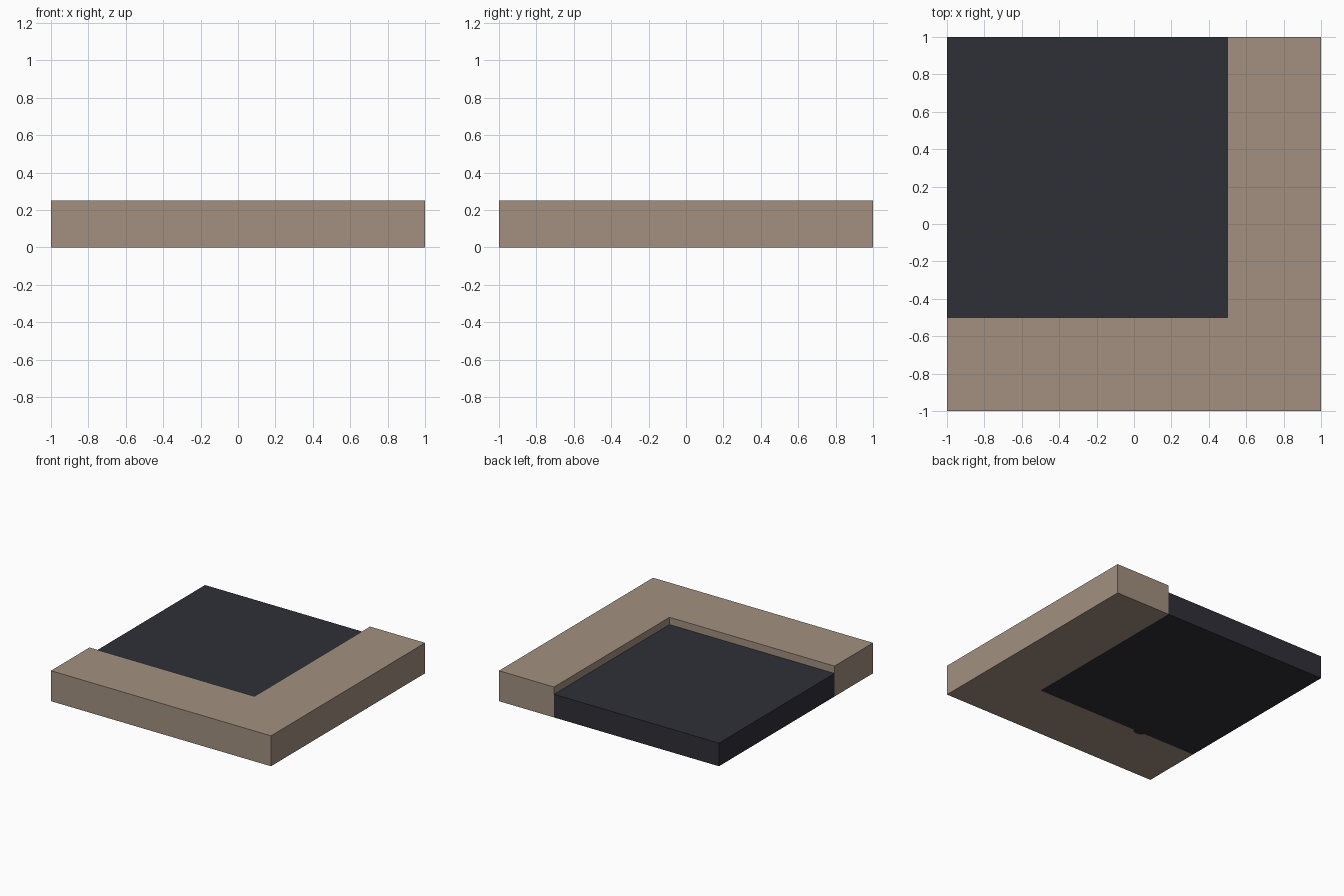
import bpy, bmesh, math

if "Cube" in bpy.data.objects:
    bpy.data.objects.remove(bpy.data.objects["Cube"])


def material(name, rgb):
    m = bpy.data.materials.new(name)
    m.diffuse_color = (*rgb, 1)
    m.use_nodes = True
    m.node_tree.nodes["Principled BSDF"].inputs["Base Color"].default_value = m.diffuse_color
    return m


def prism(name, outline, z0, z1, mat):
    """Extrude a flat outline from z0 up to z1."""
    bm = bmesh.new()
    base = bm.faces.new([bm.verts.new((x, y, z0)) for x, y in outline])
    top = bmesh.ops.extrude_face_region(bm, geom=[base])["geom"]
    bmesh.ops.translate(bm, vec=(0, 0, z1 - z0),
                        verts=[v for v in top if isinstance(v, bmesh.types.BMVert)])
    bmesh.ops.recalc_face_normals(bm, faces=bm.faces)
    mesh = bpy.data.meshes.new(name)
    bm.to_mesh(mesh)
    bm.free()
    mesh.materials.append(mat)
    obj = bpy.data.objects.new(name, mesh)
    bpy.context.collection.objects.link(obj)
    return obj


stone = material("warm grey stone", (0.36, 0.28, 0.215))
asphalt = material("dark asphalt", (0.028, 0.028, 0.039))

# Raised L-shaped pavement around the front and right sides
prism("pavement",
      [(-1, -1), (1, -1), (1, 1), (0.5, 1), (0.5, -0.5), (-1, -0.5)],
      0, 0.25, stone)

# Lower road surface filling the back left corner
prism("road", [(-1, -0.5), (0.5, -0.5), (0.5, 1), (-1, 1)], 0, 0.19, asphalt)

# Small dark half-round tab showing under the front pavement
arc = [math.pi * (1 + i / 8) for i in range(9)]
prism("underside_tab",
      [(-0.47 + 0.05 * math.cos(a), -0.5 + 0.03 * math.sin(a)) for a in arc],
      -0.001, 0.008, asphalt)
